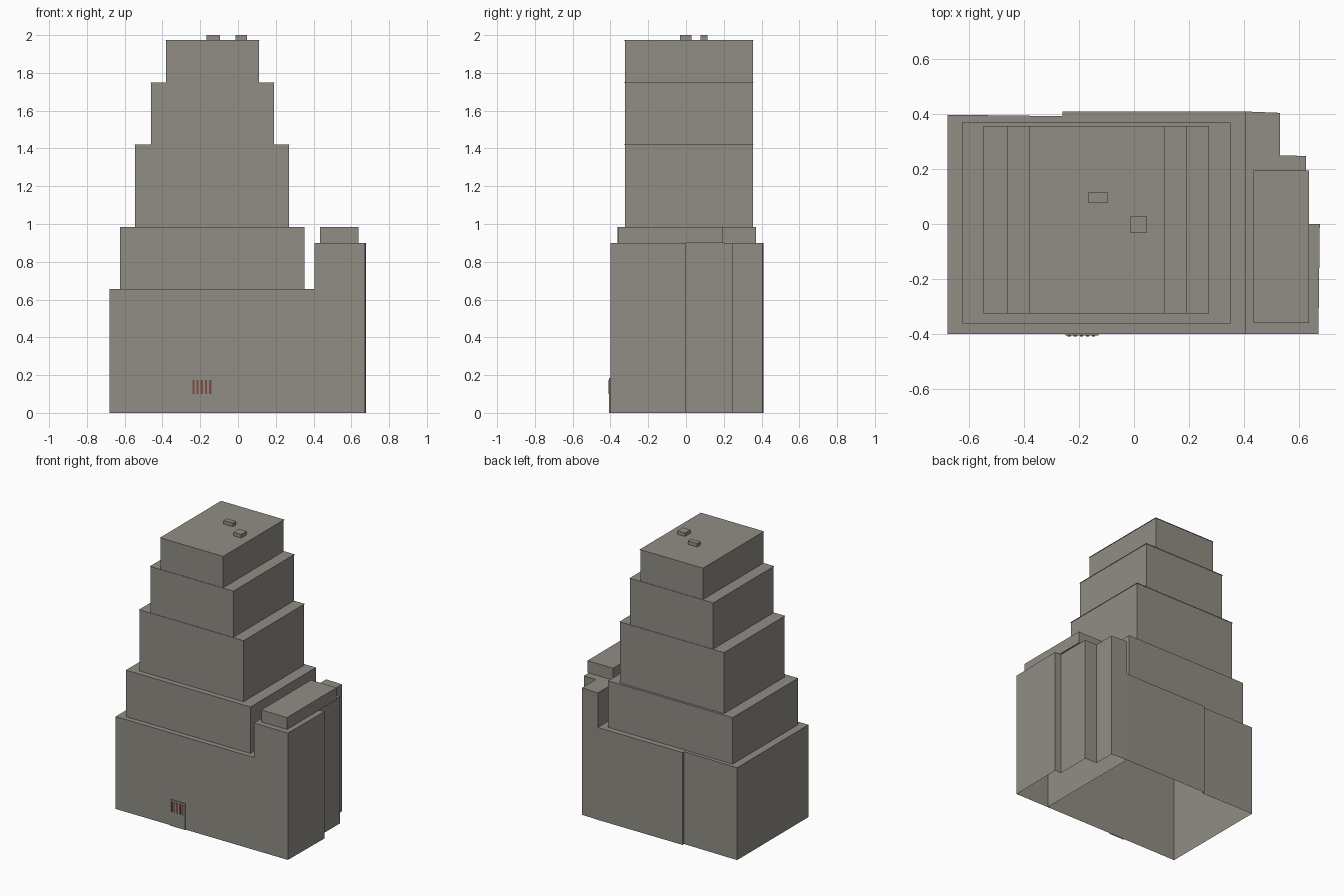
import bpy
import bmesh

cube = bpy.data.objects.get("Cube")
if cube:
    bpy.data.objects.remove(cube, do_unlink=True)


def material(name, colour):
    mat = bpy.data.materials.new(name)
    mat.use_nodes = True
    mat.diffuse_color = (*colour, 1)
    mat.node_tree.nodes["Principled BSDF"].inputs["Base Color"].default_value = (*colour, 1)
    return mat


STONE = material("warm_grey_stone", (0.285, 0.268, 0.234))
BRICK = material("red_brown_bars", (0.2, 0.075, 0.055))


def prism(name, outline, z0, z1, mat=STONE, open_bottom=False):
    """Extrude a plan outline (counter-clockwise) from z0 to z1."""
    bm = bmesh.new()
    floor = bm.faces.new([bm.verts.new((x, y, z0)) for x, y in outline])
    top = bmesh.ops.extrude_face_region(bm, geom=[floor], use_keep_orig=True)
    bmesh.ops.translate(bm, vec=(0, 0, z1 - z0),
                        verts=[v for v in top["geom"] if isinstance(v, bmesh.types.BMVert)])
    bmesh.ops.recalc_face_normals(bm, faces=bm.faces)
    if open_bottom:
        low = [f for f in bm.faces if f.normal.z < -0.9]
        bmesh.ops.delete(bm, geom=low, context="FACES_ONLY")
    mesh = bpy.data.meshes.new(name)
    bm.to_mesh(mesh)
    bm.free()
    mesh.materials.append(mat)
    obj = bpy.data.objects.new(name, mesh)
    bpy.context.collection.objects.link(obj)
    return obj


def box(name, x0, x1, y0, y1, z0, z1, mat=STONE):
    return prism(name, [(x0, y0), (x1, y0), (x1, y1), (x0, y1)], z0, z1, mat)


# Street-level block with a shallow step in its back wall, open underneath
prism("base_block", [(-0.68, -0.4), (0.405, -0.4), (0.405, 0.41), (-0.26, 0.41),
                     (-0.26, 0.393), (-0.68, 0.398)], 0, 0.655, open_bottom=True)

# Taller side wing, stepping in towards the back
prism("side_wing", [(0.405, -0.4), (0.672, -0.4), (0.677, 0), (0.627, 0), (0.627, 0.248),
                    (0.532, 0.25), (0.532, 0.405), (0.405, 0.41)], 0, 0.9, open_bottom=True)
box("wing_penthouse", 0.435, 0.637, -0.36, 0.195, 0.9, 0.985)

# Setback tiers, each with a thin projecting roof edge
box("lower_tier", -0.625, 0.352, -0.363, 0.37, 0.655, 0.985)
LIP = 0.003
tiers = [(-0.545, 0.27, 0.985, 1.42), (-0.46, 0.19, 1.42, 1.75), (-0.38, 0.11, 1.75, 1.975)]
for i, (x0, x1, z0, z1) in enumerate(tiers, 1):
    box(f"tower_tier_{i}", x0, x1, -0.324, 0.354, z0, z1 - LIP)
    box(f"tower_roof_edge_{i}", x0 - LIP, x1 + LIP, -0.324 - LIP, 0.354 + LIP, z1 - LIP, z1)

# Rooftop service boxes
box("roof_box_back", -0.168, -0.095, 0.078, 0.115, 1.975, 2.0)
box("roof_box_front", -0.013, 0.047, -0.032, 0.028, 1.975, 2.0)

# Entrance panel with upright bars
box("entrance_panel", -0.25, -0.13, -0.407, -0.4, 0, 0.185)
for i in range(5):
    x = -0.236 + i * 0.0222
    box(f"entrance_bar_{i + 1}", x - 0.006, x + 0.006, -0.41, -0.407, 0.1, 0.173, BRICK)
